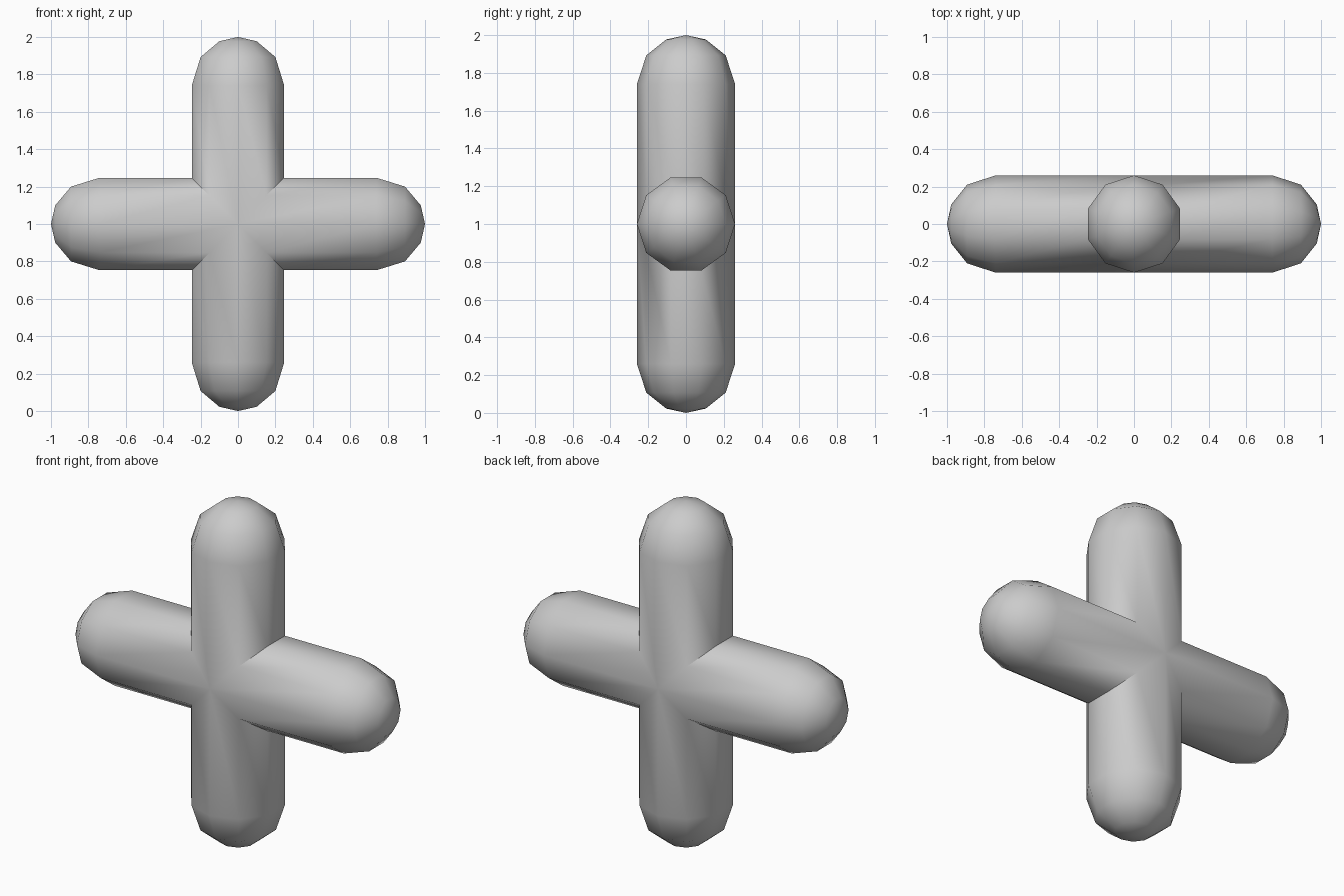
import bpy, bmesh
from math import sin, cos, pi, radians
from mathutils import Matrix, Vector

if "Cube" in bpy.data.objects:
    bpy.data.objects.remove(bpy.data.objects["Cube"])

SIDES = 10
RADIUS = 0.26
# Rounded end: (ring radius, distance from centre)
PROFILE = [(RADIUS, 0.74), (0.21, 0.893), (0.105, 0.977)]
CENTRE = Matrix.Translation((0, 0, 1))


def add_arm(bm, turn):
    """One ten-sided arm, mitred at the centre and rounded at the tip."""
    place = CENTRE @ Matrix.Rotation(turn, 4, 'Y')

    def ring(radius, height):
        verts = []
        for i in range(SIDES):
            a = 2 * pi * i / SIDES
            x, y = radius * sin(a), radius * cos(a)
            z = abs(x) if height is None else height
            verts.append(bm.verts.new(place @ Vector((x, y, z))))
        return verts

    rings = [ring(RADIUS, None)] + [ring(r, h) for r, h in PROFILE]
    tip = bm.verts.new(place @ Vector((0, 0, 1)))
    for i in range(SIDES):
        j = (i + 1) % SIDES
        for low, high in zip(rings, rings[1:]):
            bm.faces.new((low[i], low[j], high[j], high[i]))
        bm.faces.new((rings[-1][i], rings[-1][j], tip))


# Four identical arms welded along the mitre lines
bm = bmesh.new()
for k in range(4):
    add_arm(bm, k * pi / 2)
bmesh.ops.remove_doubles(bm, verts=bm.verts, dist=0.0005)
bmesh.ops.recalc_face_normals(bm, faces=bm.faces)
mesh = bpy.data.meshes.new("rounded_cross")
bm.to_mesh(mesh)
bm.free()

# Smooth sides, sharp mitres
cross = bpy.data.objects.new("rounded_cross", mesh)
bpy.context.collection.objects.link(cross)
bpy.context.view_layer.objects.active = cross
cross.select_set(True)
bpy.ops.object.shade_smooth_by_angle(angle=radians(40))
